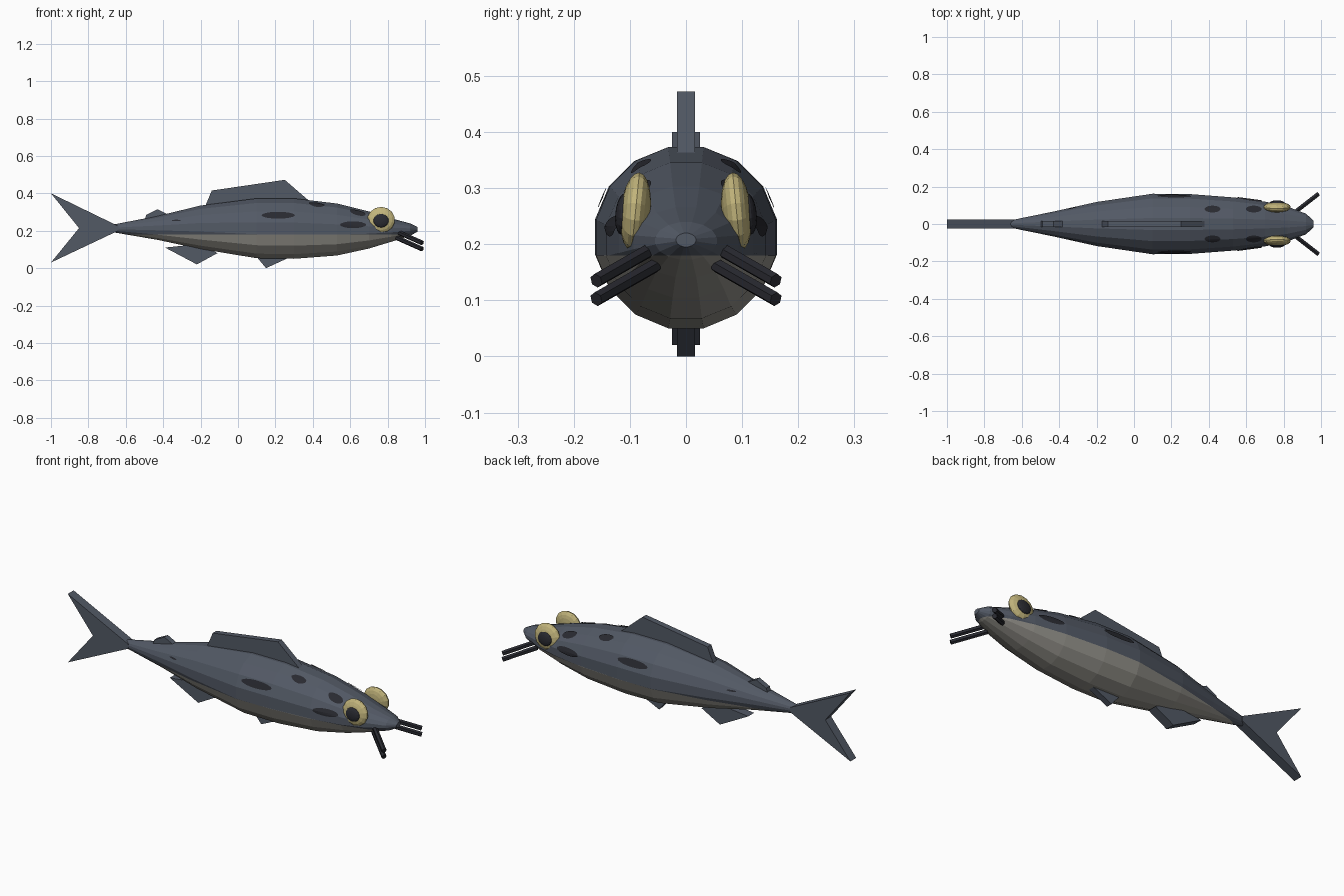
import bpy, bmesh, math
from mathutils import Vector, Matrix
from mathutils.bvhtree import BVHTree

cube = bpy.data.objects.get("Cube")
if cube:
    bpy.data.objects.remove(cube)


def material(name, color):
    m = bpy.data.materials.new(name)
    m.use_nodes = True
    m.diffuse_color = (*color, 1)
    m.node_tree.nodes["Principled BSDF"].inputs["Base Color"].default_value = (*color, 1)
    return m


SLATE = material("slate skin", (0.085, 0.1, 0.13))
BELLY = material("pale belly", (0.3, 0.29, 0.26))
GOLD = material("gold eye", (0.54, 0.46, 0.2))
DARK = material("dark marking", (0.022, 0.023, 0.03))


def finish(name, bm, *mats):
    mesh = bpy.data.meshes.new(name)
    bmesh.ops.recalc_face_normals(bm, faces=bm.faces[:])
    bm.to_mesh(mesh)
    bm.free()
    for m in mats:
        mesh.materials.append(m)
    ob = bpy.data.objects.new(name, mesh)
    bpy.context.collection.objects.link(ob)
    return ob


# Body: elliptical rings along x (position, half width, bottom, top)
SIDES = 16
stations = [
    (-0.66, 0.02, 0.19, 0.235), (-0.43, 0.068, 0.15, 0.28),
    (-0.2, 0.12, 0.1, 0.337), (0.1, 0.165, 0.05, 0.376),
    (0.3, 0.163, 0.047, 0.376), (0.53, 0.145, 0.065, 0.348),
    (0.7, 0.122, 0.103, 0.305), (0.82, 0.095, 0.14, 0.267),
    (0.92, 0.056, 0.172, 0.24), (0.96, 0.018, 0.195, 0.22),
]
bm = bmesh.new()
rings = []
for x, w, low, high in stations:
    ring = []
    for i in range(SIDES):
        a = 2 * math.pi * (i + 0.5) / SIDES
        z = (low + high) / 2 + math.cos(a) * (high - low) / 2
        ring.append(bm.verts.new((x, w * math.sin(a), z)))
    rings.append(ring)
for a, b in zip(rings, rings[1:]):
    for i in range(SIDES):
        j = (i + 1) % SIDES
        bm.faces.new((a[i], a[j], b[j], b[i]))
bm.faces.new(rings[0])
bm.faces.new(rings[-1])
surface = BVHTree.FromBMesh(bm)
# Pale belly below a straight cut
BELLY_LINE = 0.18
bmesh.ops.bisect_plane(bm, geom=bm.verts[:] + bm.edges[:] + bm.faces[:],
                       plane_co=(0, 0, BELLY_LINE), plane_no=(0, 0, 1))
for f in bm.faces:
    f.material_index = int(f.calc_center_median().z < BELLY_LINE and f.normal.x > -0.9)
finish("body", bm, SLATE, BELLY)


# Fins: flat outlines in the xz plane with thickness
def fin(name, outline, half):
    bm = bmesh.new()
    face = bm.faces.new([bm.verts.new((x, -half, z)) for x, z in outline])
    ext = bmesh.ops.extrude_face_region(bm, geom=[face])
    verts = [v for v in ext["geom"] if isinstance(v, bmesh.types.BMVert)]
    bmesh.ops.translate(bm, verts=verts, vec=(0, 2 * half, 0))
    finish(name, bm, SLATE)


fin("dorsal_fin", [(-0.18, 0.32), (-0.14, 0.415), (0.25, 0.472), (0.38, 0.36)], 0.016)
fin("rear_dorsal_fin", [(-0.5, 0.255), (-0.49, 0.285), (-0.43, 0.315), (-0.36, 0.28)], 0.015)
fin("tail_fin", [(-0.64, 0.225), (-1, 0.4), (-0.85, 0.214), (-1, 0.03), (-0.64, 0.2)], 0.025)
fin("anal_fin", [(-0.39, 0.11), (-0.22, 0.02), (-0.11, 0.08), (-0.2, 0.13)], 0.025)
fin("pelvic_fin", [(0.1, 0.06), (0.15, 0), (0.27, 0.055), (0.18, 0.09)], 0.016)


def ellipsoid(name, center, radii, tilt, mat):
    bm = bmesh.new()
    place = Matrix.Translation(center) @ Matrix.Rotation(tilt, 4, 'X') @ Matrix.Diagonal((*radii, 1))
    # Poles point sideways
    bmesh.ops.create_uvsphere(bm, u_segments=14, v_segments=10, radius=1,
                              matrix=place @ Matrix.Rotation(math.pi / 2, 4, 'X'))
    finish(name, bm, mat)


def rod(name, start, end, radius, mat):
    start, end = Vector(start), Vector(end)
    d = end - start
    bm = bmesh.new()
    place = Matrix.Translation((start + end) / 2) @ d.to_track_quat('Z', 'Y').to_matrix().to_4x4()
    bmesh.ops.create_cone(bm, cap_ends=True, segments=6, radius1=radius,
                          radius2=radius, depth=d.length, matrix=place)
    finish(name, bm, mat)


def spot(name, center, direction, length, height):
    """Oval patch laid on the body along the given inward direction."""
    center, inward = Vector(center), Vector(direction).normalized()
    across = inward.cross(Vector((1, 0, 0))).normalized()
    bm = bmesh.new()
    bmesh.ops.create_grid(bm, x_segments=12, y_segments=4, size=1)
    for v in bm.verts:
        u, t = v.co.x, v.co.y
        # Round the grid into an oval
        p = center + Vector((1, 0, 0)) * u * math.sqrt(1 - t * t / 2) * length / 2
        p += across * t * math.sqrt(1 - u * u / 2) * height / 2
        hit = surface.ray_cast(p - inward, inward)[0]
        v.co = (hit or p) - inward * 0.005
    finish(name, bm, DARK)


# Paired parts on both sides
for side, s in (("left", 1), ("right", -1)):
    # The model's front is -y, so +y is its rear flank
    flank = "rear" if s > 0 else "front"
    ellipsoid(flank + "_eye", (0.765, s * 0.09, 0.258), (0.074, 0.027, 0.07), s * 0.1, GOLD)
    ellipsoid(flank + "_pupil", (0.765, s * 0.112, 0.254), (0.041, 0.014, 0.037), s * 0.1, DARK)
    for level, drop in (("upper", 0), ("lower", 0.033)):
        rod(f"{flank}_{level}_whisker", (0.85, s * 0.055, 0.195 - drop),
            (0.985, s * 0.16, 0.135 - drop), 0.013, DARK)
    spot(flank + "_long_spot", (0.215, s * 0.15, 0.283), (0, -s, 0), 0.18, 0.036)
    spot(flank + "_cheek_spot", (0.615, s * 0.13, 0.232), (0, -s, 0), 0.14, 0.036)
    spot(flank + "_back_spot", (0.42, s * 0.08, 0.35), (0, 0, -1), 0.085, 0.036)
    spot(flank + "_brow_spot", (0.64, s * 0.08, 0.31), (0, 0, -1), 0.085, 0.036)
    spot(flank + "_tail_spot", (-0.33, s * 0.09, 0.255), (0, -s, 0), 0.05, 0.008)
